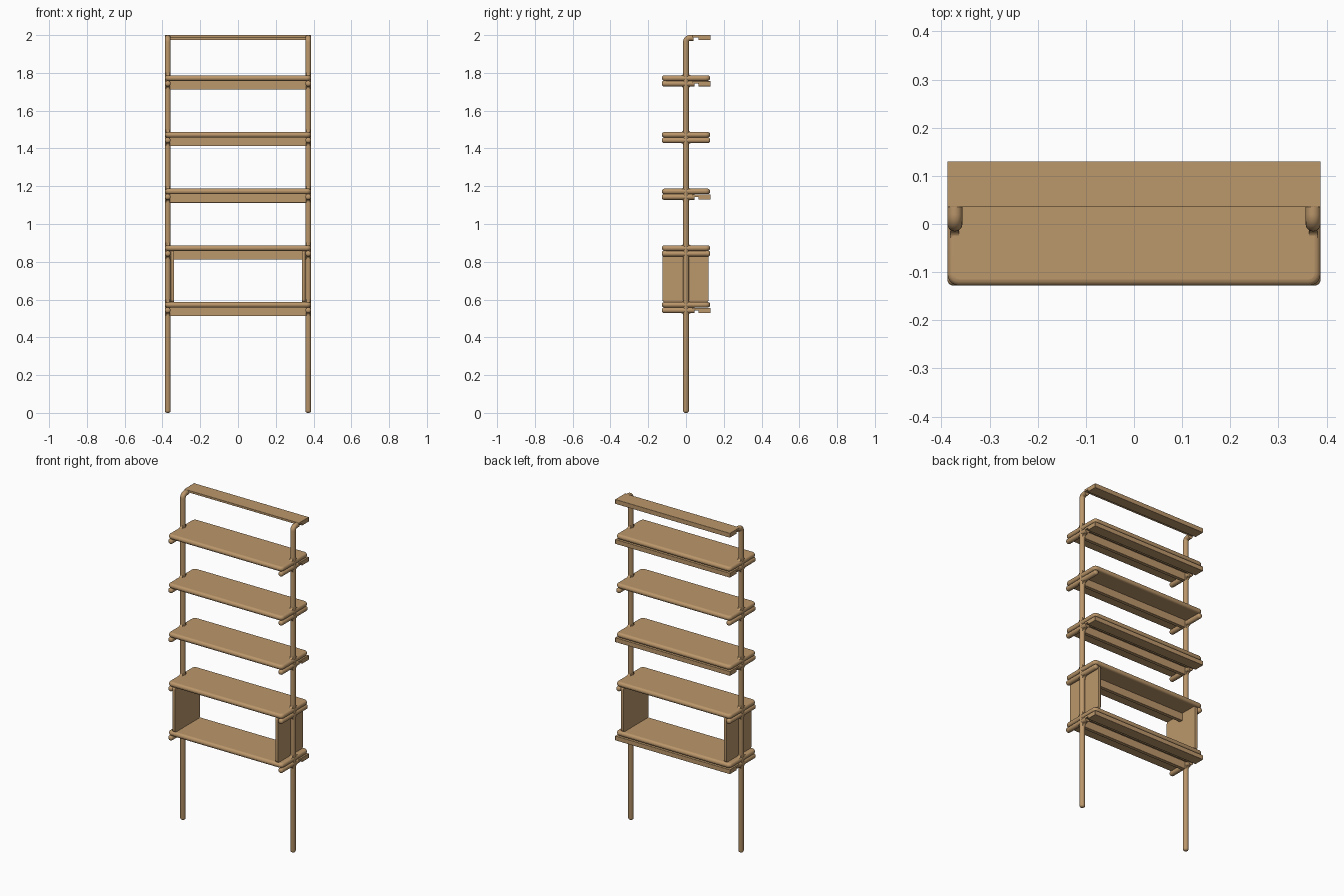
import bpy, bmesh, math

if "Cube" in bpy.data.objects:
    bpy.data.objects.remove(bpy.data.objects["Cube"])

mat = bpy.data.materials.new("light wood")
mat.diffuse_color = (0.50, 0.31, 0.147, 1)
mat.use_nodes = True
mat.node_tree.nodes["Principled BSDF"].inputs["Base Color"].default_value = mat.diffuse_color

PX, R = 0.372, 0.0155           # post position and rod radius
TOPS = [0.587, 0.887, 1.187, 1.487, 1.787]
THICK = 0.029


def finish(name, bm, bevel=0, segs=3, smooth=True):
    bmesh.ops.recalc_face_normals(bm, faces=bm.faces[:])
    me = bpy.data.meshes.new(name)
    bm.to_mesh(me)
    bm.free()
    me.materials.append(mat)
    ob = bpy.data.objects.new(name, me)
    bpy.context.collection.objects.link(ob)
    if bevel:
        m = ob.modifiers.new("rounded edges", 'BEVEL')
        m.width, m.segments = bevel, segs
        m.limit_method, m.angle_limit = 'ANGLE', math.radians(60)
    if smooth:
        bpy.context.view_layer.objects.active = ob
        ob.select_set(True)
        bpy.ops.object.shade_smooth_by_angle(angle=math.radians(40))
        ob.select_set(False)
    return ob


def rod(name, x, pts, n=20):
    """Round rod swept along (y, z, radius) points in the plane x."""
    bm = bmesh.new()
    rings = []
    for i, (y, z, r) in enumerate(pts):
        a, b = pts[max(i - 1, 0)], pts[min(i + 1, len(pts) - 1)]
        ty, tz = b[0] - a[0], b[1] - a[1]
        l = math.hypot(ty, tz)
        ny, nz = -tz / l, ty / l
        rings.append([bm.verts.new((x + r * math.cos(t), y + ny * r * math.sin(t),
                                    z + nz * r * math.sin(t)))
                      for t in (2 * math.pi * k / n for k in range(n))])
    for a, b in zip(rings, rings[1:]):
        for k in range(n):
            bm.faces.new((a[k], a[(k + 1) % n], b[(k + 1) % n], b[k]))
    bm.faces.new(rings[0])
    bm.faces.new(rings[-1])
    return finish(name, bm)


def tip(c):
    """Offsets and radii of a rounded rod end."""
    return [(c * (1 - math.sin(t)), R - c * (1 - math.cos(t)))
            for t in (math.pi / 2 * k / 4 for k in range(4, -1, -1))]


def prism(name, profile, x0, x1, bevel=0):
    """Y-Z profile extruded along x."""
    bm = bmesh.new()
    f = bm.faces.new([bm.verts.new((x0, y, z)) for y, z in profile])
    g = bmesh.ops.extrude_face_region(bm, geom=[f])
    bmesh.ops.translate(bm, vec=(x1 - x0, 0, 0),
                        verts=[v for v in g['geom'] if isinstance(v, bmesh.types.BMVert)])
    return finish(name, bm, bevel, 2)


def board(name, lo, hi, axis, corner, bevel):
    """Box whose edges along one axis are rounded, then all rims softened."""
    bm = bmesh.new()
    bmesh.ops.create_cube(bm, size=1)
    for v in bm.verts:
        v.co = [(l + h) / 2 + c * (h - l) for l, h, c in zip(lo, hi, v.co)]
    if corner:
        edges = [e for e in bm.edges
                 if abs(e.verts[0].co[axis] - e.verts[1].co[axis]) > 1e-5]
        bmesh.ops.bevel(bm, geom=edges, offset=corner, segments=5, profile=0.5,
                        affect='EDGES')
    return finish(name, bm, bevel, 4)


def back_bar(name, t):
    prism(name, [(0.035, t), (0.13, t), (0.13, t - 0.027), (0.065, t - 0.027),
                 (0.065, t - 0.013), (0.035, t - 0.013)], -0.3875, 0.3875, 0.001)


# Posts with rounded feet and tops bent backwards
bend = [(0.02 - 0.02 * math.cos(a), 1.9645 + 0.02 * math.sin(a), R)
        for a in (math.pi / 2 * k / 8 for k in range(9))]
for side, s in (("left", -1), ("right", 1)):
    foot = [(0, d, r) for d, r in tip(0.012)]
    rod(f"{side}_post", s * PX, foot + bend + [(0.04, 1.9845, R)])

back_bar("top_bar", 2.0)

for i, top in enumerate(TOPS):
    low = top - THICK
    railed = i % 2 == 0
    # Shelf board and the apron between the posts
    board(f"shelf_{i + 1}", (-0.3875, -0.128, low), (0.3875, 0.128, top), 2, 0.024, 0.013)
    board(f"apron_{i + 1}", (-0.36, -0.011, top - 0.075), (0.36, 0.011, low + 0.005), 1, 0, 0.002)
    if railed:
        back_bar(f"back_rail_{i + 1}", low - 0.002)
    for side, s in (("left", -1), ("right", 1)):
        # Support arm under the shelf
        z = low - R + 0.001
        pts = [(-0.128 + d, z, r) for d, r in tip(0.012)]
        if railed:
            pts.append((0.045, z, R))
        else:
            pts += [(0.128 - d, z, r) for d, r in reversed(tip(0.012))]
        rod(f"{side}_arm_{i + 1}", s * PX, pts)
        # Small fillets where shelf and arm meet the post
        for zz, up in ((top - 0.001, 1), (z - R + 0.001, -1)):
            for d in (-1, 1):
                arc = [(d * (0.029 - 0.015 * math.sin(a)), zz + up * (0.015 - 0.015 * math.cos(a)))
                       for a in (math.pi / 2 * k / 5 for k in range(6))]
                prism(f"{side}_fillet", [(d * 0.008, zz)] + arc + [(d * 0.008, zz + up * 0.015)],
                      s * PX - 0.009, s * PX + 0.009)

# Side panels of the lower compartment
for side, s in (("left", -1), ("right", 1)):
    x0, x1 = sorted((s * 0.357, s * 0.338))
    board(f"{side}_side_panel", (x0, -0.125, 0.585), (x1, 0.12, 0.86), 0, 0.015, 0.003)
